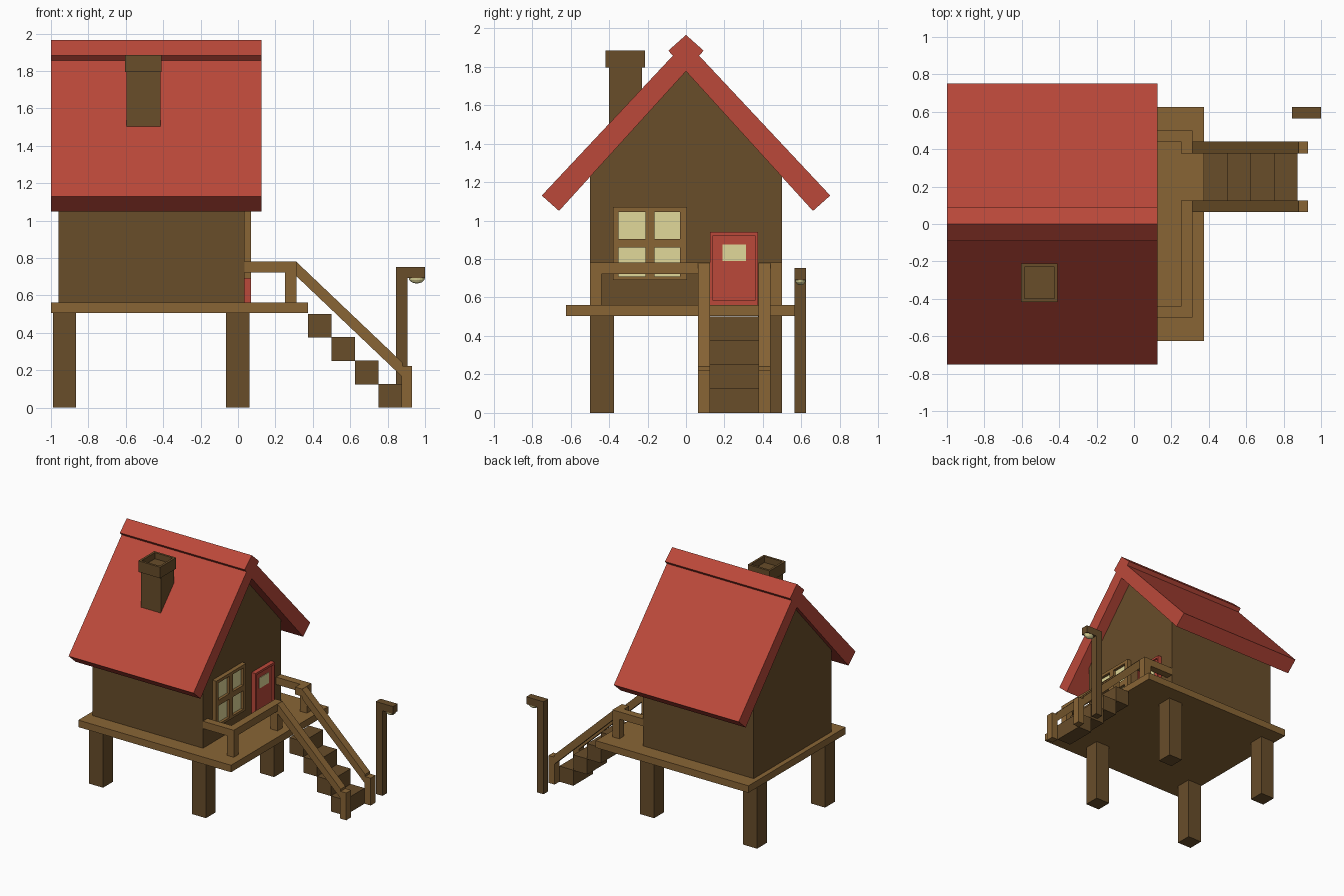
import bpy, bmesh
from mathutils import Vector

if "Cube" in bpy.data.objects:
    bpy.data.objects.remove(bpy.data.objects["Cube"])


def material(name, rgb):
    m = bpy.data.materials.new(name)
    m.diffuse_color = (*rgb, 1)
    m.use_nodes = True
    m.node_tree.nodes["Principled BSDF"].inputs["Base Color"].default_value = m.diffuse_color
    return m


WOOD = material("dark_wood", (0.14, 0.075, 0.023))
TAN = material("light_wood", (0.25, 0.13, 0.036))
RED = material("red", (0.50, 0.066, 0.042))
PALE = material("pale_glass", (0.75, 0.69, 0.32))


def finish(name, bm, mat):
    bmesh.ops.recalc_face_normals(bm, faces=bm.faces)
    me = bpy.data.meshes.new(name)
    bm.to_mesh(me)
    bm.free()
    me.materials.append(mat)
    ob = bpy.data.objects.new(name, me)
    bpy.context.collection.objects.link(ob)
    return ob


def prism(name, pts, axis, lo, hi, mat):
    """Extrude a 2D profile along x (pts are y,z) or along y (pts are x,z)."""
    bm = bmesh.new()
    place = (lambda a, b: (lo, a, b)) if axis == "x" else (lambda a, b: (a, lo, b))
    f = bm.faces.new([bm.verts.new(place(a, b)) for a, b in pts])
    ext = bmesh.ops.extrude_face_region(bm, geom=[f], use_keep_orig=True)
    d = hi - lo
    move = Vector((d, 0, 0)) if axis == "x" else Vector((0, d, 0))
    bmesh.ops.translate(bm, vec=move,
                        verts=[g for g in ext["geom"] if isinstance(g, bmesh.types.BMVert)])
    return finish(name, bm, mat)


def box(name, x, y, z, mat):
    return prism(name, [(x[0], z[0]), (x[1], z[0]), (x[1], z[1]), (x[0], z[1])],
                 "y", y[0], y[1], mat)


# Deck and stilts
box("deck", (-1, 0.375), (-0.625, 0.625), (0.505, 0.562), TAN)
for x0 in (-0.99, -0.063):
    for y0 in (-0.5, 0.375):
        box("stilt", (x0, x0 + 0.125), (y0, y0 + 0.125), (0, 0.51), WOOD)

# House body with gables
prism("house_body", [(-0.5, 0.56), (0.5, 0.56), (0.5, 1.226), (0, 1.778), (-0.5, 1.226)],
      "x", -0.96, 0.035, WOOD)

# Roof and ridge cap
prism("roof", [(0.75, 1.13), (0, 1.93), (-0.75, 1.13), (-0.66, 1.05), (0, 1.776), (0.66, 1.05)],
      "x", -1, 0.125, RED)
prism("ridge_cap", [(0.092, 1.883), (0, 1.965), (-0.092, 1.883), (-0.066, 1.855),
                    (0, 1.92), (0.066, 1.855)], "x", -1, 0.125, RED)

# Chimney with a recessed top
box("chimney_shaft", (-0.595, -0.415), (-0.4, -0.23), (1.4, 1.8), WOOD)
cap = box("chimney_cap", (-0.605, -0.408), (-0.418, -0.212), (1.795, 1.885), WOOD)
bm = bmesh.new()
bm.from_mesh(cap.data)
bm.faces.ensure_lookup_table()
top = max(bm.faces, key=lambda f: f.calc_center_median().z)
bmesh.ops.inset_region(bm, faces=[top], thickness=0.026)
ext = bmesh.ops.extrude_face_region(bm, geom=[top])
bmesh.ops.delete(bm, geom=[top], context="FACES")
bmesh.ops.translate(bm, vec=(0, 0, -0.05),
                    verts=[g for g in ext["geom"] if isinstance(g, bmesh.types.BMVert)])
bm.to_mesh(cap.data)
bm.free()

# Window: frame bars, cross bars and glass
FX = (0.03, 0.07)
for y in ((-0.38, -0.35), (-0.21, -0.165), (-0.03, 0.005)):
    box("window_upright", FX, y, (0.69, 1.07), TAN)
for y in ((-0.35, -0.21), (-0.165, -0.03)):
    for z in ((0.69, 0.71), (0.86, 0.905), (1.045, 1.07)):
        box("window_crossbar", FX, y, z, TAN)
box("window_glass", (0.03, 0.048), (-0.36, -0.02), (0.70, 1.06), PALE)

# Door: rim, panel and small pane
for y in ((0.125, 0.14), (0.36, 0.375)):
    box("door_side", FX, y, (0.56, 0.94), RED)
for z in ((0.56, 0.585), (0.922, 0.94)):
    box("door_rim", FX, (0.14, 0.36), z, RED)
box("door_panel", (0.03, 0.055), (0.135, 0.365), (0.57, 0.93), RED)
box("door_pane", (0.03, 0.06), (0.19, 0.312), (0.79, 0.875), PALE)

# Stair blocks
for i in range(4):
    x, z = 0.375 + 0.125 * i, 0.375 - 0.125 * i
    box("step", (x, x + 0.125), (0.125, 0.378), (z, z + 0.127), WOOD)

# Deck railing
RZ = (0.722, 0.782)
for y in ((-0.5, -0.44), (0.44, 0.5)):
    box("side_rail", (0.035, 0.312), y, RZ, TAN)
    box("corner_post", (0.25, 0.312), y, (0.56, 0.725), TAN)
box("front_rail_long", (0.25, 0.312), (-0.44, 0.125), RZ, TAN)
box("front_rail_short", (0.25, 0.312), (0.378, 0.44), RZ, TAN)
box("rail_post", (0.25, 0.312), (0.063, 0.125), (0.56, 0.725), TAN)

# Stair handrails and end posts
for y0 in (0.063, 0.378):
    prism("handrail", [(0.31, 0.782), (0.31, 0.705), (0.88, 0.163), (0.88, 0.24)],
          "y", y0, y0 + 0.062, TAN)
    box("newel_post", (0.875, 0.93), (y0, y0 + 0.062), (0, 0.222), TAN)

# Lamp post, arm and squashed bulb
box("lamp_post", (0.845, 0.905), (0.565, 0.625), (0, 0.7), WOOD)
box("lamp_arm", (0.845, 1.0), (0.565, 0.625), (0.692, 0.752), WOOD)
bm = bmesh.new()
bmesh.ops.create_uvsphere(bm, u_segments=16, v_segments=8, radius=1)
bmesh.ops.scale(bm, vec=(0.043, 0.028, 0.028), verts=bm.verts)
bmesh.ops.translate(bm, vec=(0.956, 0.595, 0.692), verts=bm.verts)
finish("lamp_bulb", bm, PALE)
